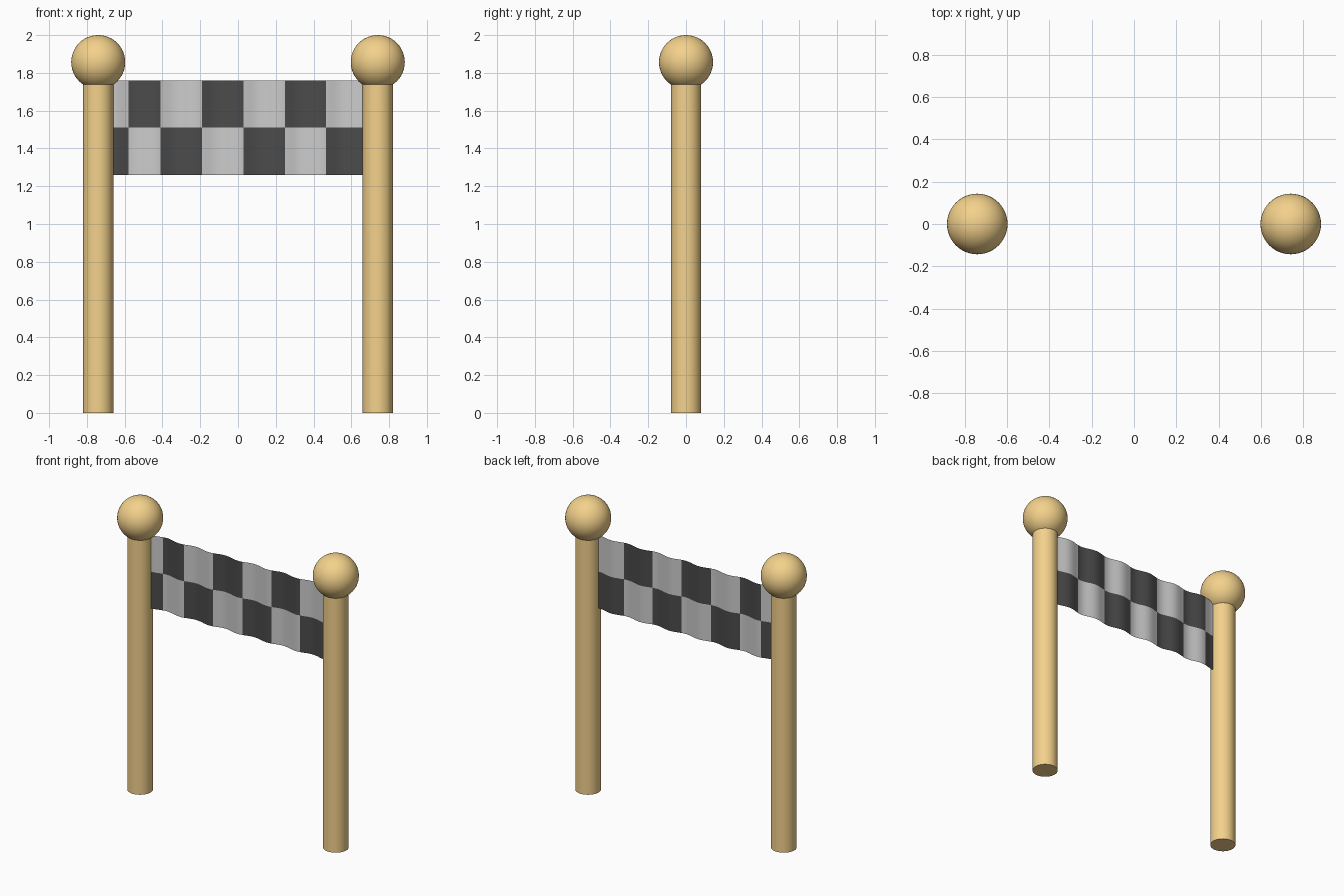
import bpy, bmesh, math

if "Cube" in bpy.data.objects:
    bpy.data.objects.remove(bpy.data.objects["Cube"])


def material(name, rgb):
    m = bpy.data.materials.new(name)
    m.diffuse_color = (*rgb, 1)
    m.use_nodes = True
    m.node_tree.nodes["Principled BSDF"].inputs["Base Color"].default_value = m.diffuse_color
    return m


WOOD = material("golden_wood", (0.9, 0.64, 0.26))
WHITE = material("white_cloth", (0.7, 0.7, 0.7))
BLACK = material("black_cloth", (0.07, 0.07, 0.07))


def finish(name):
    ob = bpy.context.object
    ob.name = name
    ob.data.materials.append(WOOD)
    bpy.ops.object.shade_smooth_by_angle(angle=math.radians(40))


# Posts with ball finials, mirrored left and right
POST_X, POST_TOP, BALL_R = 0.74, 1.75, 0.143
for side, s in (("left", -1), ("right", 1)):
    bpy.ops.mesh.primitive_cylinder_add(vertices=48, radius=0.08, depth=POST_TOP,
                                        location=(s * POST_X, 0, POST_TOP / 2))
    finish(side + "_post")
    bpy.ops.mesh.primitive_uv_sphere_add(segments=48, ring_count=24, radius=BALL_R,
                                         location=(s * POST_X, 0, 2 - BALL_R))
    finish(side + "_post_ball")

# Rippled chequered banner: a single sheet, two rows of checks
COLUMNS = [-0.68, -0.58, -0.41, -0.19, 0.03, 0.25, 0.467, 0.68]
ROWS = [1.76, 1.51, 1.26]
STEPS = 12


def ripple(x):
    return 0.01 - 0.01 * math.cos(2 * math.pi * x / 0.22)


bm = bmesh.new()
strips = []
for c, (a, b) in enumerate(zip(COLUMNS, COLUMNS[1:])):
    for i in range(STEPS):
        strips.append((a + (b - a) * i / STEPS, c))
strips.append((COLUMNS[-1], None))
grid = [[bm.verts.new((x, ripple(x), z)) for z in ROWS] for x, _ in strips]
for i in range(len(strips) - 1):
    for r in range(2):
        f = bm.faces.new((grid[i][r], grid[i][r + 1], grid[i + 1][r + 1], grid[i + 1][r]))
        f.material_index = (strips[i][1] + r) % 2
        f.smooth = True
mesh = bpy.data.meshes.new("banner")
bm.to_mesh(mesh)
bm.free()
mesh.materials.append(WHITE)
mesh.materials.append(BLACK)
bpy.context.collection.objects.link(bpy.data.objects.new("banner", mesh))
